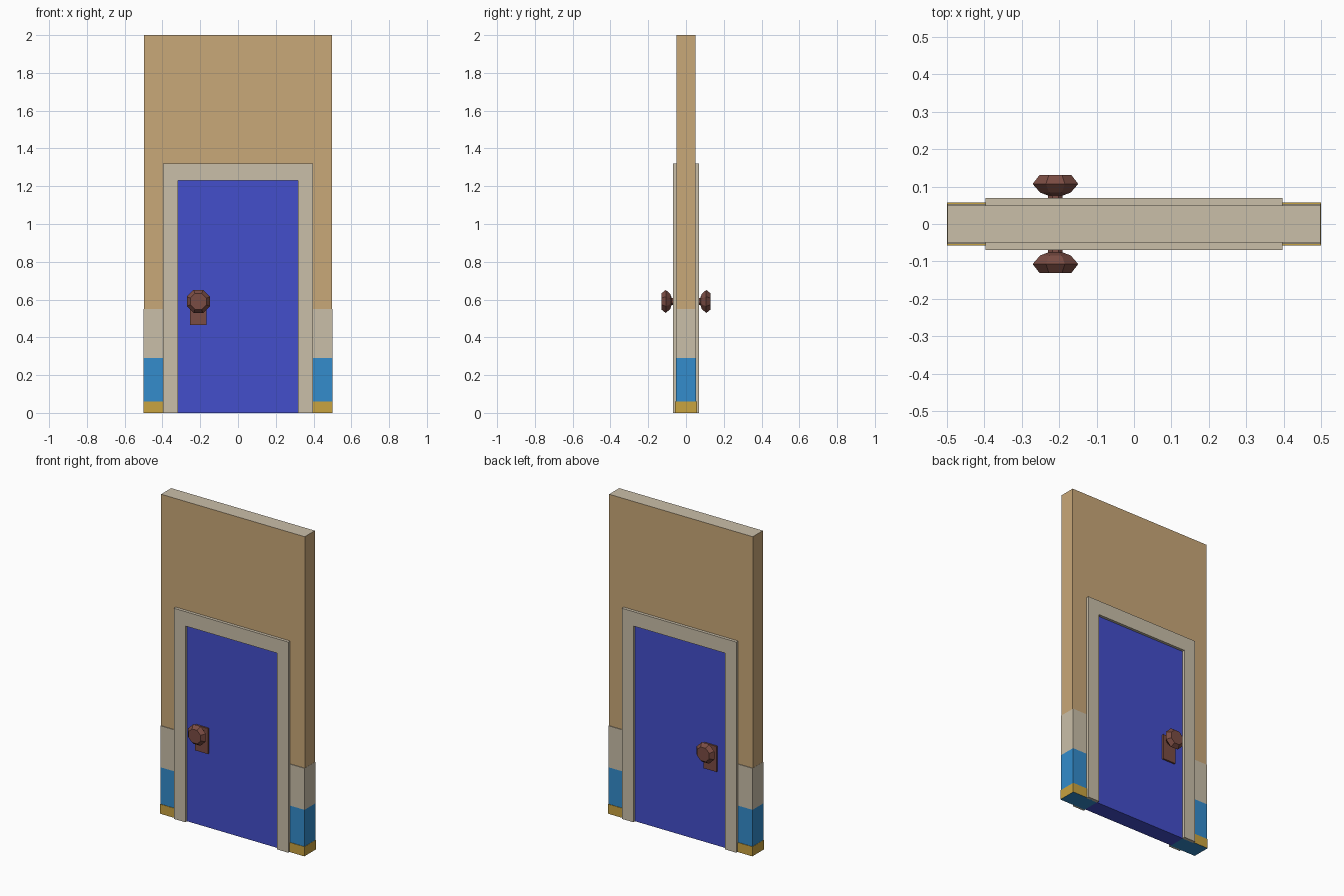
import bpy, bmesh, math

if "Cube" in bpy.data.objects:
    bpy.data.objects.remove(bpy.data.objects["Cube"])


def material(name, hexcode):
    m = bpy.data.materials.new(name)
    rgb = [int(hexcode[i:i + 2], 16) / 255 for i in (0, 2, 4)]
    m.diffuse_color = [((c + 0.055) / 1.055) ** 2.4 for c in rgb] + [1]
    m.use_nodes = True
    m.node_tree.nodes["Principled BSDF"].inputs["Base Color"].default_value = m.diffuse_color
    return m


TAN = material("tan_paint", "c9a878")
CREAM = material("cream_paint", "cabfa9")
BLUE = material("blue_paint", "338ccc")
GOLD = material("gold_paint", "c9a340")
INDIGO = material("door_blue", "434ecb")
BROWN = material("brown_metal", "7a4c43")


def finish(name, bm, mats):
    bmesh.ops.recalc_face_normals(bm, faces=bm.faces)
    me = bpy.data.meshes.new(name)
    bm.to_mesh(me)
    bm.free()
    for m in mats:
        me.materials.append(m)
    ob = bpy.data.objects.new(name, me)
    bpy.context.collection.objects.link(ob)
    return ob


def prism(name, outline, y0, y1, mat, cap=None, cap_z=None):
    """Extrude an x-z outline along y; level faces at cap_z get the cap material."""
    bm = bmesh.new()
    face = bm.faces.new([bm.verts.new((x, y0, z)) for x, z in outline])
    ext = bmesh.ops.extrude_face_region(bm, geom=[face])["geom"]
    for v in ext:
        if isinstance(v, bmesh.types.BMVert):
            v.co.y = y1
    if cap:
        for f in bm.faces:
            if all(abs(v.co.z - cap_z) < 1e-4 for v in f.verts):
                f.material_index = 1
    return finish(name, bm, [mat] + ([cap] if cap else []))


def rect(x0, x1, z0, z1):
    return [(x0, z0), (x1, z0), (x1, z1), (x0, z1)]


def arch(outer, inner, bottom, inner_top, top):
    return [(-outer, bottom), (-inner, bottom), (-inner, inner_top), (inner, inner_top),
            (inner, bottom), (outer, bottom), (outer, top), (-outer, top)]


# Upper wall around the doorway, with a cream top
prism("wall", arch(0.498, 0.32, 0.55, 1.23, 2.0), -0.05, 0.05, TAN, CREAM, 2.0)

# Striped lower wall on both sides of the door
for side, s in (("left", -1), ("right", 1)):
    prism(side + "_upper_band", rect(s * 0.32, s * 0.499, 0.29, 0.55), -0.054, 0.054, CREAM)
    prism(side + "_lower_band", rect(s * 0.32, s * 0.499, 0.06, 0.29), -0.054, 0.054, BLUE)
    prism(side + "_baseboard", rect(s * 0.32, s * 0.5, 0, 0.06), -0.057, 0.057, GOLD, BLUE, 0)

# Door slab
prism("door", rect(-0.32, 0.32, 0, 1.23), -0.052, 0.052, INDIGO)

# Knob profile: distance from wall centre, radius
KNOB = [(0.055, 0.021), (0.076, 0.021), (0.084, 0.044), (0.107, 0.066), (0.131, 0.046)]


def knob(name, s, sides=8):
    bm = bmesh.new()
    rings = []
    for y, r in KNOB:
        angles = [2 * math.pi * (i + 0.5) / sides for i in range(sides)]
        rings.append([bm.verts.new((-0.21 + r * math.cos(a), s * y, 0.59 + r * math.sin(a)))
                      for a in angles])
    for a, b in zip(rings, rings[1:]):
        for i in range(sides):
            j = (i + 1) % sides
            bm.faces.new((a[i], a[j], b[j], b[i]))
    bm.faces.new(rings[0])
    bm.faces.new(rings[-1])
    finish(name, bm, [BROWN])


# Frame, lock plate and knob on both faces
for face, s in (("front", -1), ("back", 1)):
    prism(face + "_frame", arch(0.397, 0.317, 0, 1.23, 1.32), s * 0.05, s * 0.069, CREAM)
    prism(face + "_lock_plate", rect(-0.255, -0.166, 0.465, 0.625), s * 0.05, s * 0.062, BROWN)
    knob(face + "_knob", s)
